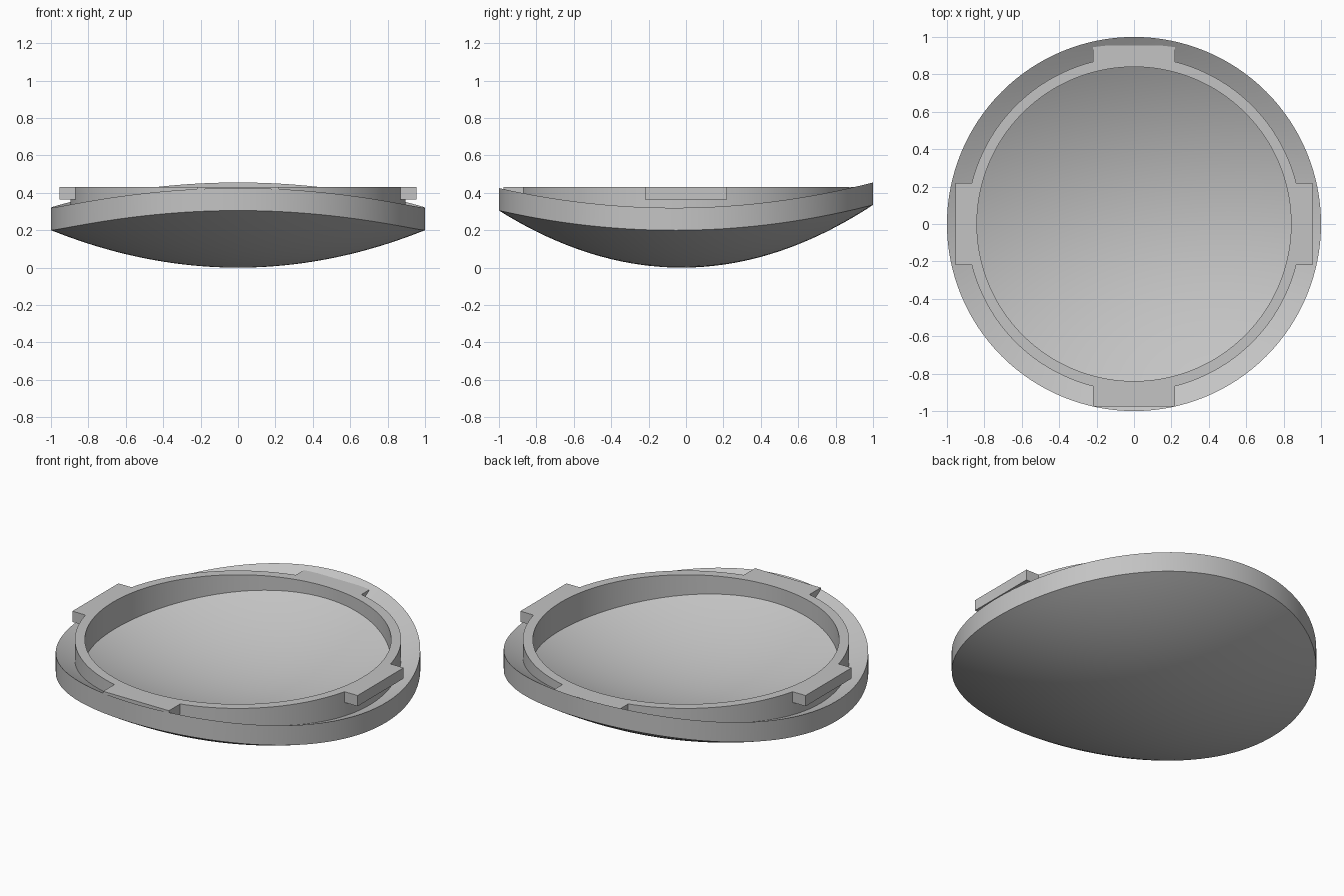
import bpy
import bmesh
from math import cos, sin, tau

if "Cube" in bpy.data.objects:
    bpy.data.objects.remove(bpy.data.objects["Cube"], do_unlink=True)

SEGMENTS = 128
THICK = 0.12        # shell thickness
TOP = 0.43          # flat top of the collar and tabs
COLLAR_IN, COLLAR_OUT = 0.84, 0.895

grey = bpy.data.materials.new("plain grey")
grey.use_nodes = True
colour = (0.55, 0.55, 0.55, 1)
grey.diffuse_color = colour
grey.node_tree.nodes["Principled BSDF"].inputs["Base Color"].default_value = colour


def under(x, y):
    """Height of the saddle-edged underside."""
    return 0.2 * x * x + 0.32 * y * y + 0.015 * y


def upper(x, y):
    return under(x, y) + THICK


def buried(x, y):
    return upper(x, y) - 0.04


def flat(x, y):
    return TOP


def loft(name, rings, closed):
    """Skin a list of (radius, height function) rings; ends are fanned or joined."""
    bm = bmesh.new()
    loops = []
    for radius, height in rings:
        points = [(radius * cos(tau * i / SEGMENTS), radius * sin(tau * i / SEGMENTS))
                  for i in range(SEGMENTS)]
        loops.append([bm.verts.new((x, y, height(x, y))) for x, y in points])
    pairs = list(zip(loops, loops[1:]))
    if closed:
        pairs.append((loops[-1], loops[0]))
    for a, b in pairs:
        for i in range(SEGMENTS):
            j = (i + 1) % SEGMENTS
            bm.faces.new((a[i], a[j], b[j], b[i]))
    if not closed:
        for loop, height in ((loops[0], rings[0][1]), (loops[-1], rings[-1][1])):
            hub = bm.verts.new((0, 0, height(0, 0)))
            for i in range(SEGMENTS):
                bm.faces.new((loop[i], loop[(i + 1) % SEGMENTS], hub))
    return finish(name, bm)


def block(name, low, high):
    """Box between two corners."""
    bm = bmesh.new()
    bmesh.ops.create_cube(bm, size=1)
    for v in bm.verts:
        v.co = [a if c < 0 else b for c, a, b in zip(v.co, low, high)]
    return finish(name, bm)


def finish(name, bm):
    bmesh.ops.recalc_face_normals(bm, faces=bm.faces)
    mesh = bpy.data.meshes.new(name)
    bm.to_mesh(mesh)
    bm.free()
    mesh.materials.append(grey)
    obj = bpy.data.objects.new(name, mesh)
    bpy.context.collection.objects.link(obj)
    return obj


def activate(obj):
    bpy.ops.object.select_all(action='DESELECT')
    obj.select_set(True)
    bpy.context.view_layer.objects.active = obj


# Curved dish with a constant-thickness rim
radii = [i / 20 for i in range(1, 21)]
dish = loft("dish", [(r, under) for r in radii] + [(r, upper) for r in reversed(radii)], False)

# Raised collar standing on the dish
collar = loft("collar", [(COLLAR_IN, buried), (COLLAR_IN, flat),
                         (COLLAR_OUT, flat), (COLLAR_OUT, buried)], True)

# Four locking tabs fused into the collar
half, bottom, root = 0.22, 0.365, 0.86
tabs = [
    block("left_tab", (root, -half, bottom), (0.955, half, TOP)),
    block("right_tab", (-0.955, -half, bottom), (-root, half, TOP)),
    block("front_tab", (-half, -0.975, bottom), (half, -root, TOP)),
    block("back_tab", (-half, root, bottom), (half, 0.955, TOP)),
]
activate(collar)
for tab in tabs:
    union = collar.modifiers.new("fuse", 'BOOLEAN')
    union.operation = 'UNION'
    union.solver = 'EXACT'
    union.object = tab
    bpy.ops.object.modifier_apply(modifier=union.name)
    bpy.data.objects.remove(tab, do_unlink=True)

for obj in (dish, collar):
    activate(obj)
    bpy.ops.object.shade_smooth_by_angle(angle=0.6)
